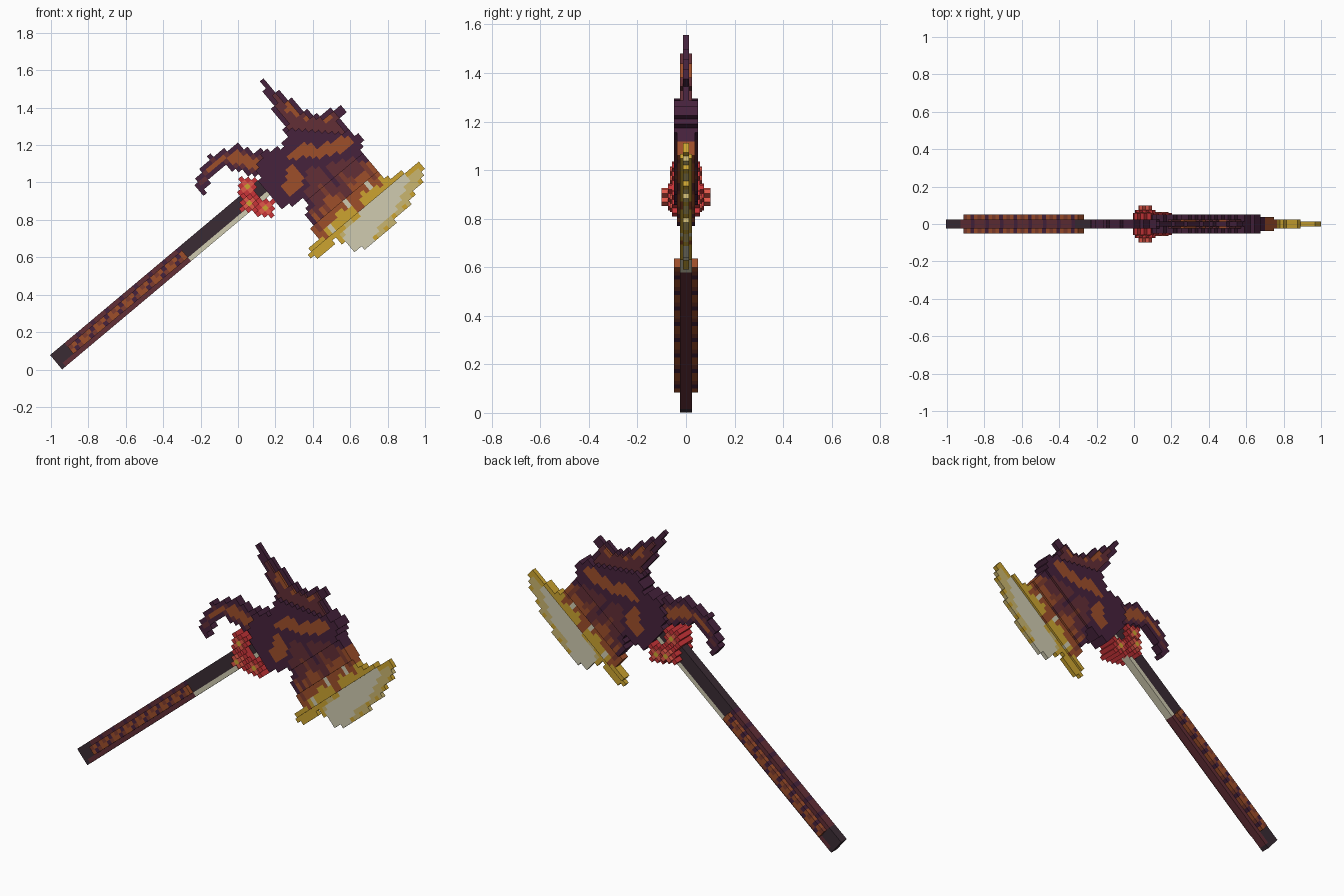
import bpy
import bmesh
import math
import random

random.seed(4)
default_cube = bpy.data.objects.get("Cube")
if default_cube:
    bpy.data.objects.remove(default_cube)

# Block grid, tilted so its first axis runs along the handle
SIZE = 0.025
TILT = math.radians(40)
COS, SIN = math.cos(TILT), math.sin(TILT)
HANDLE_END, HANDLE_EDGE = -0.72, 0.605


def to_world(i, j):
    """Grid position to front-plane position (x, z)."""
    along = HANDLE_END + i * SIZE
    across = HANDLE_EDGE + j * SIZE
    return along * COS - across * SIN, along * SIN + across * COS


def to_grid(x, z):
    along, across = x * COS + z * SIN, z * COS - x * SIN
    return (math.floor((along - HANDLE_END) / SIZE),
            math.floor((across - HANDLE_EDGE) / SIZE))


# Materials
def linear(channel):
    c = channel / 255
    return c / 12.92 if c < 0.04 else ((c + 0.055) / 1.055) ** 2.4


PALETTE = {
    "dark_purple": (70, 34, 60),
    "brown": (98, 46, 54),
    "rust": (126, 60, 46),
    "orange": (158, 78, 42),
    "charcoal": (58, 43, 52),
    "cream": (208, 203, 176),
    "gold": (204, 164, 48),
    "tan": (202, 182, 112),
    "red": (200, 52, 56),
    "coral": (226, 88, 74),
}
COLOURS = list(PALETTE)
MATERIALS = []
for colour, rgb in PALETTE.items():
    mat = bpy.data.materials.new(colour)
    mat.use_nodes = True
    value = tuple(linear(c) for c in rgb) + (1.0,)
    mat.diffuse_color = value
    shader = mat.node_tree.nodes["Principled BSDF"]
    shader.inputs["Base Color"].default_value = value
    shader.inputs["Roughness"].default_value = 0.9
    MATERIALS.append(mat)


# Helpers: outlines (in hundredths) filled with blocks
def in_area(outline, cell):
    x, z = (100 * c for c in to_world(cell[0] + 0.5, cell[1] + 0.5))
    hit = False
    for (ax, az), (bx, bz) in zip(outline, outline[1:] + outline[:1]):
        if (az > z) != (bz > z) and x < (bx - ax) * (z - az) / (bz - az) + ax:
            hit = not hit
    return hit


def fill(outline):
    return {(i, j) for i in range(100) for j in range(-35, 50)
            if in_area(outline, (i, j))}


def ring(cell):
    return [(cell[0] + a, cell[1] + b) for a in (-1, 0, 1) for b in (-1, 0, 1)]


def is_rim(cell, cells):
    i, j = cell
    return not {(i + 1, j), (i - 1, j), (i, j + 1), (i, j - 1)} <= cells


def build(name, blocks):
    """blocks maps a cell to (half thickness, colour); only outer faces are made."""
    bm = bmesh.new()

    def quad(points, colour):
        face = bm.faces.new([bm.verts.new(p) for p in points])
        face.material_index = COLOURS.index(colour)

    for (i, j), (half, colour) in blocks.items():
        corners = [to_world(i + a, j + b) for a, b in ((0, 0), (1, 0), (1, 1), (0, 1))]
        quad([(x, -half, z) for x, z in corners], colour)
        quad([(x, half, z) for x, z in reversed(corners)], colour)
        for k, (di, dj) in enumerate(((0, -1), (1, 0), (0, 1), (-1, 0))):
            other = blocks.get((i + di, j + dj), (0, ""))[0]
            if other >= half:
                continue
            (ax, az), (bx, bz) = corners[k], corners[(k + 1) % 4]
            spans = ((-half, -other), (other, half)) if other else ((-half, half),)
            for near, far in spans:
                quad([(ax, near, az), (ax, far, az), (bx, far, bz), (bx, near, bz)], colour)
    bmesh.ops.remove_doubles(bm, verts=bm.verts, dist=0.0005)
    bmesh.ops.recalc_face_normals(bm, faces=bm.faces)
    mesh = bpy.data.meshes.new(name)
    bm.to_mesh(mesh)
    bm.free()
    for mat in MATERIALS:
        mesh.materials.append(mat)
    bpy.context.collection.objects.link(bpy.data.objects.new(name, mesh))


# Handle: rod with a wrapped grip (thicker middle rows, slanted bands),
# then bare charcoal with a pale lower strip
def handle_block(i, j):
    edge = j in (0, 3)
    if 4 <= i < 36:
        phase = (i - j) % 4
        if edge:
            return SIZE, "dark_purple" if phase == 0 and j == 3 else "brown"
        inner = "dark_purple" if phase == 0 else "rust" if phase == j else "orange"
        return 2 * SIZE, inner
    if j == 0 and i > 0:
        return SIZE, "brown" if i < 4 else "cream"
    return SIZE, "charcoal"


build("handle", {(i, j): handle_block(i, j) for i in range(59) for j in range(4)})

# Back spike: thin dark rim, thicker brown middle with orange patches
spike_shape = [(12, 154), (15, 156), (18, 151), (25, 146), (33, 141), (39, 136),
               (45, 137), (55, 141), (58, 138), (55, 135), (59, 131), (60, 122),
               (26, 122), (25, 130), (19, 139), (15, 147)]
spike_patch = [(25, 144), (33, 139), (40, 135), (50, 138), (50, 132), (34, 134), (26, 138)]
cells = fill(spike_shape)
spike = {}
for cell in sorted(cells):
    if is_rim(cell, cells):
        spike[cell] = (SIZE / 2, "dark_purple")
    else:
        patch = in_area(spike_patch, cell) and random.random() < 0.55
        spike[cell] = (SIZE, "orange" if patch else "brown")
build("back_spike", spike)

# Curled horn beside the handle
horn_shape = [(14, 117), (6, 117), (0, 121), (-7, 117), (-15, 114), (-20, 108),
              (-20, 103), (-23, 101), (-19, 93), (-16, 99), (-13, 104), (-7, 108),
              (1, 106), (9, 104), (14, 104)]
cells = fill(horn_shape)
horn = {}
for cell in cells:
    deep = all(c in cells for c in ring(cell))
    colour = "dark_purple" if is_rim(cell, cells) else "orange" if deep else "brown"
    horn[cell] = (SIZE, colour)
build("curled_horn", horn)

# Axe head: wrapped body running down into a stepped, thinning blade
body_shape = [(10, 110), (14, 117), (24, 119), (26, 128), (30, 129), (45, 127), (60, 127),
              (66, 125), (66, 117), (77, 103), (74, 97), (56, 84), (38, 84),
              (36, 91), (30, 88), (24, 87), (17, 92), (12, 99)]
blade_shape = [(77, 103), (82, 102), (85, 105), (89, 105), (93, 108), (98, 110),
               (100, 103), (95, 95), (91, 87), (84, 79), (78, 72), (73, 67),
               (62, 63), (57, 67), (52, 69), (49, 64), (43, 60), (37, 60),
               (38, 65), (43, 70), (40, 75), (37, 83), (37, 88), (60, 105)]
top_band = [(10, 110), (18, 130), (66, 129), (68, 117), (60, 113), (48, 110),
            (36, 107), (25, 106)]
band_patch = [(26, 112), (28, 117), (33, 121), (43, 119), (57, 125), (63, 121),
              (54, 116), (45, 113), (36, 114)]
knot = [(8, 99), (10, 111), (36, 108), (38, 98), (30, 86), (15, 86)]
knot_patch = [(24, 99), (28, 109), (34, 106), (34, 97), (27, 93)]
cutting_edge = [(57, 66), (57, 76), (64, 82), (72, 90), (82, 99), (94, 106),
                (92, 95), (84, 80), (73, 68), (62, 62)]
bevel = [(70, 64), (74, 74), (84, 84), (89, 95), (92, 105), (102, 106), (88, 78), (78, 68)]


def head_colour(cell, rim, jag):
    if in_area(band_patch, cell) or in_area(knot_patch, cell):
        return "orange"
    if in_area(top_band, cell) or in_area(knot, cell):
        return "dark_purple"
    i, row = cell[0], cell[1] + jag
    if row > -10:
        if rim or (i % 7 == 0 and row > -7):
            return "dark_purple"
        return "rust" if i % 5 == 2 and row < -6 else "brown"
    if row > -14:
        if i % 6 == 3 and row < -11:
            return "cream"
        return "rust" if i % 4 == 1 and row > -12 else "orange"
    if in_area(bevel, cell):
        return "gold" if rim and i % 3 == 0 else "tan"
    if in_area(cutting_edge, cell):
        return "cream"
    return "gold" if rim or row > -17 else "tan"


cells = fill(body_shape) | fill(blade_shape)
jags = [random.choice((-1, 0, 0, 1, 2)) for _ in range(100)]
head = {}
for cell in cells:
    row = cell[1]
    steps = 4 if row > -7 else 3 if row > -12 else 2 if row > -16 else 1
    head[cell] = (steps * SIZE / 2, head_colour(cell, is_rim(cell, cells), jags[cell[0]]))
build("axe_head", head)

# Flowers: raised petals around gold centres on both faces
flowers = {}
for x, z, lift in ((0.06, 0.985, 2.6), (0.055, 0.90, 4), (0.15, 0.875, 2.6)):
    ci, cj = to_grid(x, z)
    for a in range(-2, 3):
        for b in range(-2, 3):
            reach = abs(a) + abs(b)
            if reach > 2:
                continue
            half = (lift if reach < 2 else (lift + 2) / 2) * SIZE
            colour = ("gold", "coral", "red")[reach]
            if half > flowers.get((ci + a, cj + b), (0, ""))[0]:
                flowers[ci + a, cj + b] = (half, colour)
build("flowers", flowers)
